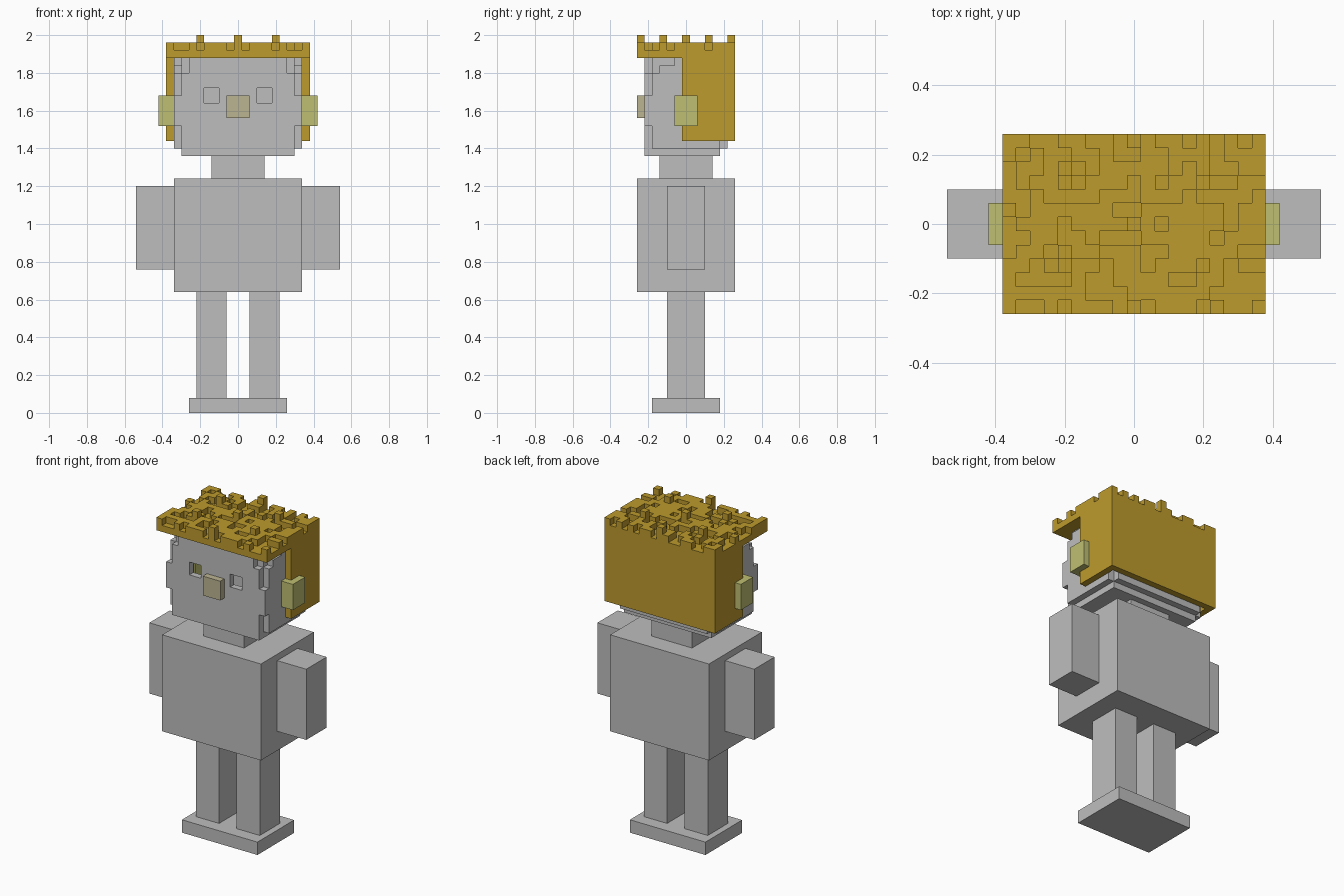
import bpy, bmesh, random

cube = bpy.data.objects.get("Cube")
if cube:
    bpy.data.objects.remove(cube, do_unlink=True)

random.seed(4)
V = 0.04  # block size


def material(name, r, g, b):
    m = bpy.data.materials.new(name)
    m.use_nodes = True
    m.diffuse_color = (r, g, b, 1)
    m.node_tree.nodes["Principled BSDF"].inputs["Base Color"].default_value = (r, g, b, 1)
    return m


grey = material("body grey", 0.515, 0.515, 0.515)
gold = material("hair gold", 0.515, 0.328, 0.026)
olive = material("ear olive", 0.52, 0.52, 0.17)
beige = material("nose beige", 0.50, 0.46, 0.29)


def part(name, mat, boxes):
    """One object from boxes given as (x0, x1, y0, y1, z0, z1)."""
    bm = bmesh.new()
    for x0, x1, y0, y1, z0, z1 in boxes:
        for v in bmesh.ops.create_cube(bm, size=1)["verts"]:
            v.co = (x1 if v.co.x > 0 else x0,
                    y1 if v.co.y > 0 else y0,
                    z1 if v.co.z > 0 else z0)
    me = bpy.data.meshes.new(name)
    bm.to_mesh(me)
    bm.free()
    me.materials.append(mat)
    ob = bpy.data.objects.new(name, me)
    bpy.context.collection.objects.link(ob)
    return ob


def mirrored(boxes):
    return boxes + [(-b[1], -b[0], *b[2:]) for b in boxes]


def pair(name, mat, box):
    left, right = mirrored([box])
    part("left_" + name, mat, [left])
    part("right_" + name, mat, [right])


# Body
part("foot_base", grey, [(-0.26, 0.26, -0.18, 0.18, 0, 0.08)])
pair("leg", grey, (0.06, 0.22, -0.10, 0.10, 0.08, 0.64))
part("torso", grey, [(-0.34, 0.34, -0.26, 0.26, 0.64, 1.24)])
pair("arm", grey, (0.34, 0.54, -0.10, 0.10, 0.76, 1.20))
part("neck", grey, [(-0.14, 0.14, -0.14, 0.14, 1.24, 1.36)])

# Face plate in rows, with two square eye openings
face = []
for z0, z1, w, eyes in ((1.36, 1.52, 0.30, False), (1.52, 1.64, 0.34, False),
                        (1.64, 1.68, 0.34, True), (1.68, 1.72, 0.30, True),
                        (1.72, 1.80, 0.30, False), (1.80, 1.88, 0.26, False)):
    spans = [(-w, -0.18), (-0.10, 0.10), (0.18, w)] if eyes else [(-w, w)]
    face += [(a, b, -0.22, -0.18, z0, z1) for a, b in spans]
part("face", grey, face)

# Hollow head with stepped edges
sides = [(0.30, 0.34, y, 0.18, z0, z1) for y, z0, z1 in
         ((-0.18, 1.40, 1.80), (-0.14, 1.80, 1.84), (-0.06, 1.84, 1.88))]
sides.append((0.26, 0.30, -0.18, 0.18, 1.40, 1.88))
part("head_shell", grey, mirrored(sides) + [
    (-0.30, 0.30, 0.18, 0.22, 1.40, 1.88),
    (-0.30, 0.30, -0.18, 0.18, 1.36, 1.40)])

# Nose and ears
part("nose", beige, [(-0.06, 0.06, -0.26, -0.20, 1.56, 1.68)])
pair("ear", olive, (0.25, 0.42, -0.06, 0.06, 1.52, 1.68))

# Hair cap, sides and back
part("hair_cap", gold, [(-0.38, 0.38, -0.26, 0.26, 1.88, 1.92)])
pair("hair_side", gold, (0.34, 0.38, -0.02, 0.26, 1.44, 1.88))
part("hair_back", gold, [(-0.34, 0.34, 0.22, 0.26, 1.44, 1.88)])

# Rough hair top: uneven runs of blocks plus regularly spaced tall tufts
front_gaps = {-8, -7, -5, -1, 1, 5, 7, 8}
tufts = []
for j in range(-6, 7):
    y0, y1 = (j - 0.5) * V, (j + 0.5) * V
    start = None
    for i in range(-9, 11):
        tall = abs(i) in (0, 5) and j % 3 == 0 and (i // 5 + j // 3) % 2 == 0
        if j == -6:
            filled = i not in front_gaps
        else:
            filled = tall or random.random() < 0.55
        filled = filled and i < 10
        if filled and start is None:
            start = i
        if not filled and start is not None:
            tufts.append(((start - 0.5) * V, (i - 0.5) * V, y0, y1, 1.92, 1.96))
            start = None
        if tall:
            tufts.append(((i - 0.5) * V, (i + 0.5) * V, y0, y1, 1.96, 2.0))
part("hair_tufts", gold, tufts)
